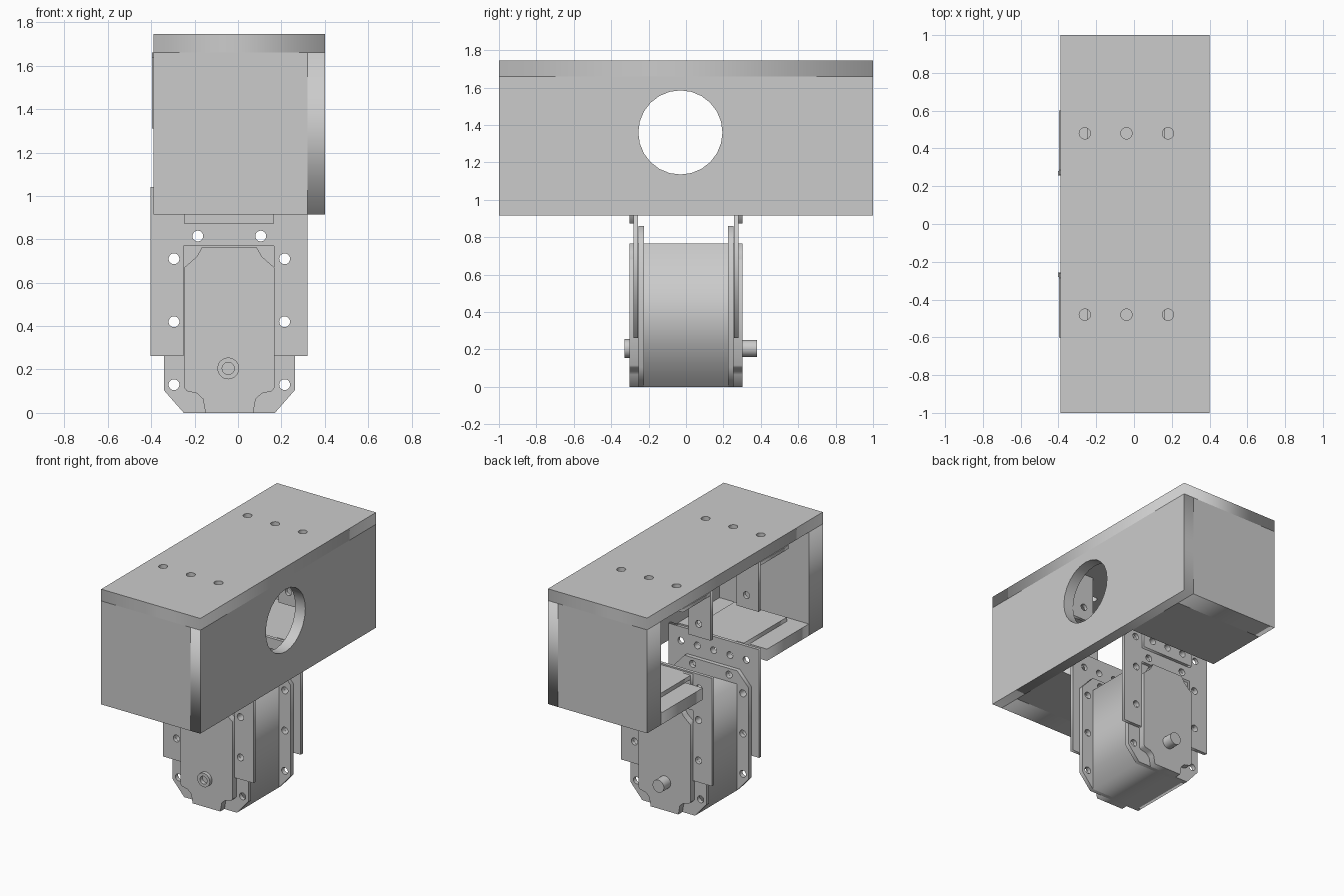
import bpy, math
from mathutils import Matrix, Vector

if "Cube" in bpy.data.objects:
    bpy.data.objects.remove(bpy.data.objects["Cube"])

CX = -0.04  # symmetry line of the motor and its brackets
AXES = {'x': ((0, 1, 0), (0, 0, 1), (1, 0, 0)),
        'y': ((1, 0, 0), (0, 0, 1), (0, -1, 0)),
        'z': ((1, 0, 0), (0, 1, 0), (0, 0, 1))}


def plate(name, axis, outline, lo, hi, holes=()):
    """Flat part: outline plus round holes (u, v, r, sides), extruded lo..hi along axis."""
    cu = bpy.data.curves.new(name, 'CURVE')
    cu.dimensions = '2D'
    cu.fill_mode = 'BOTH'
    cu.extrude = (hi - lo) / 2
    loops = [outline]
    for u, v, r, n in holes:
        loops.append([(u + r * math.cos(2 * math.pi * i / n),
                       v + r * math.sin(2 * math.pi * i / n)) for i in range(n)])
    for pts in loops:
        sp = cu.splines.new('POLY')
        sp.points.add(len(pts) - 1)
        for p, q in zip(sp.points, pts):
            p.co = (q[0], q[1], 0, 1)
        sp.use_cyclic_u = True
    tmp = bpy.data.objects.new(name + "_profile", cu)
    bpy.context.collection.objects.link(tmp)
    dg = bpy.context.evaluated_depsgraph_get()
    me = bpy.data.meshes.new_from_object(tmp.evaluated_get(dg))
    bpy.data.objects.remove(tmp)
    rot = Matrix([Vector(c) for c in AXES[axis]]).transposed().to_4x4()
    mid = (lo + hi) / 2
    me.transform(rot @ Matrix.Translation((0, 0, -mid if axis == 'y' else mid)))
    ob = bpy.data.objects.new(name, me)
    bpy.context.collection.objects.link(ob)
    return ob


def rect(u0, u1, v0, v1):
    return [(u0, v0), (u1, v0), (u1, v1), (u0, v1)]


def disc(u, v, r, n=32):
    return [(u + r * math.cos(2 * math.pi * i / n),
             v + r * math.sin(2 * math.pi * i / n)) for i in range(n)]


def sided(s, a, b):
    return (a, b) if s > 0 else (-b, -a)


def mirrored(half):
    """Complete a right-half outline (bottom to top) about the motor centre line."""
    return [(CX + u, v) for u, v in half] + [(CX - u, v) for u, v in reversed(half)]


# Housing: roof with screw holes, window wall, end walls, split floor; -x side open
roof_holes = [(x, y, 0.03, 20) for x in (-0.26, -0.04, 0.18) for y in (-0.48, 0.48)]
plate("housing_roof", 'z', rect(-0.39, 0.4, -1, 1), 1.66, 1.745, roof_holes)
plate("housing_window_wall", 'x', rect(-1, 1, 0.915, 1.66), 0.32, 0.4,
      [(-0.03, 1.36, 0.225, 24)])

# Motor body
plate("motor_body", 'y', rect(-0.25, 0.17, 0, 0.765), -0.225, 0.225)

screws = [(CX + s * 0.255, z, 0.025, 20) for s in (-1, 1) for z in (0.42, 0.71)]
screws += [(CX + s * 0.145, 0.815, 0.025, 20) for s in (-1, 1)]
low_screws = [(CX + s * 0.255, 0.13, 0.025, 20) for s in (-1, 1)]
row = [(CX + i * 0.13, 0.94, 0.024, 20) for i in range(-2, 3)]

flange_outline = mirrored([(0.21, 0), (0.302, 0.105), (0.302, 0.76), (0.21, 0.86)])
cover_outline = mirrored([(0.11, 0), (0.122, 0.065), (0.15, 0.09), (0.195, 0.1),
                          (0.208, 0.115), (0.208, 0.67), (0.19, 0.685),
                          (0.15, 0.72), (0.125, 0.765)])
# Inverted U that straddles the motor cover
side_outline = [(-0.403, 0.262), (-0.252, 0.262), (-0.252, 0.768), (0.167, 0.768),
                (0.167, 0.262), (0.32, 0.262), (0.32, 1.04), (-0.403, 1.04)]

for s, tag in ((-1, "front"), (1, "rear")):
    plate(tag + "_end_wall", 'y', rect(-0.39, 0.32, 0.915, 1.66), *sided(s, 0.84, 1.0))
    plate(tag + "_floor", 'z', rect(-0.39, 0.32, *sided(s, 0.365, 0.84)), 0.915, 1.0)

    # Motor ears, side plates and covers
    plate(tag + "_motor_ear", 'y', flange_outline, *sided(s, 0.225, 0.255),
          screws + low_screws)
    plate(tag + "_side_plate", 'y', side_outline, *sided(s, 0.256, 0.28), screws + row)
    plate(tag + "_motor_cover", 'y', cover_outline, *sided(s, 0.255, 0.302))

    # Lower angle bracket resting on the floor
    plate(tag + "_angle_web", 'y', rect(-0.25, 0.165, 0.872, 1.03),
          *sided(s, 0.28, 0.303), row[1:4])
    plate(tag + "_angle_foot", 'z', rect(-0.25, 0.165, *sided(s, 0.303, 0.79)), 1.0, 1.03)

    # Narrow upper brackets hanging from the roof
    for m, side in ((-1, "left"), (1, "right")):
        x0, x1 = sorted((CX + m * 0.356, CX + m * 0.18))
        plate(f"{tag}_{side}_hanger_web", 'y', rect(x0, x1, 1.31, 1.66),
              *sided(s, 0.26, 0.285), [(CX + m * 0.26, 1.405, 0.025, 20)])
        plate(f"{tag}_{side}_hanger_top", 'z', rect(x0, x1, *sided(s, 0.285, 0.6)),
              1.635, 1.66, [(CX + m * 0.22, s * 0.48, 0.03, 20)])

# Output shaft at the rear, bearing ring at the front
shaft = plate("output_shaft", 'y', disc(-0.045, 0.205, 0.045), 0.302, 0.38)
ring = plate("bearing_ring", 'y', disc(-0.045, 0.205, 0.05), -0.328, -0.302,
             [(-0.045, 0.205, 0.028, 24)])
